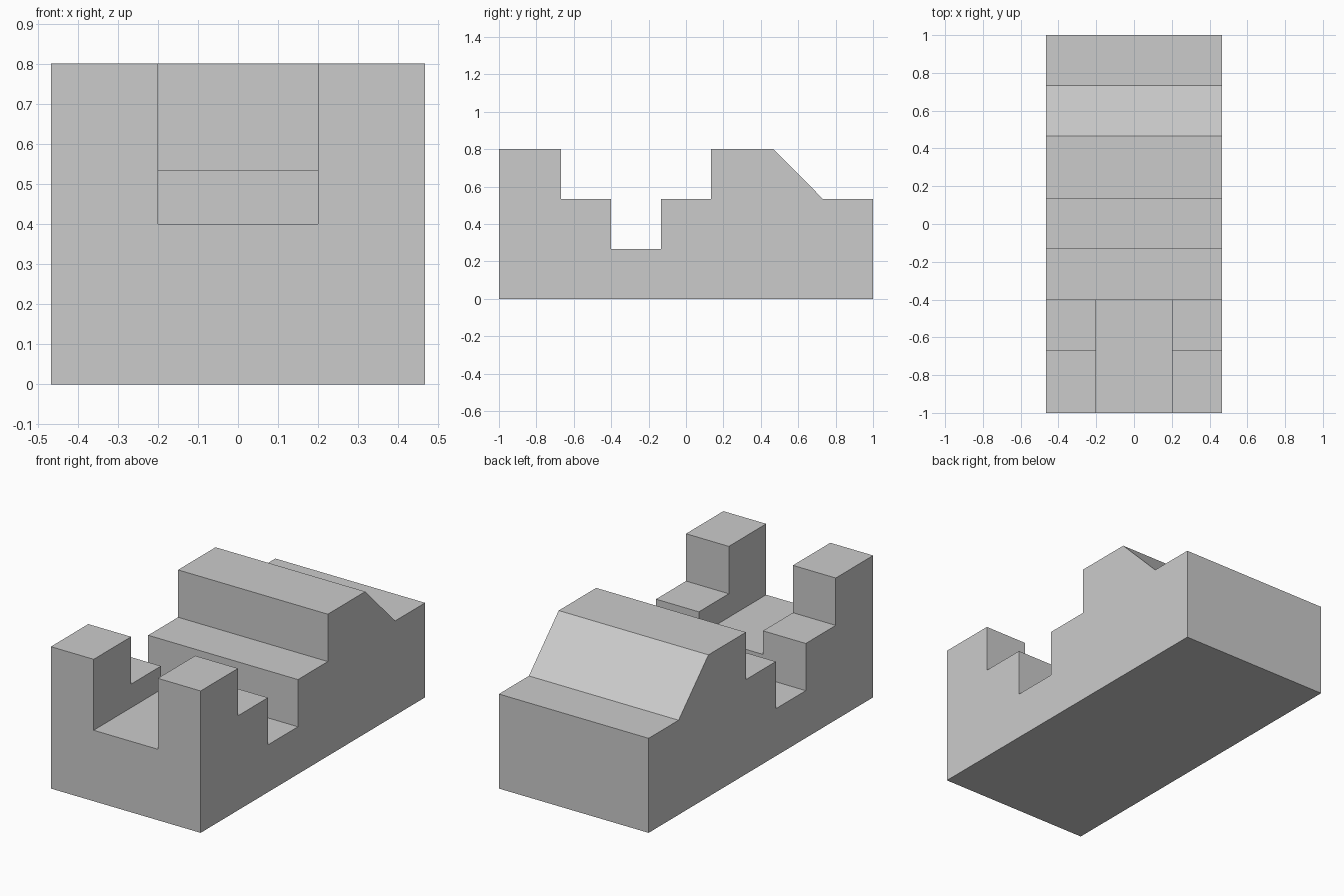
import bpy
import bmesh

if "Cube" in bpy.data.objects:
    bpy.data.objects.remove(bpy.data.objects["Cube"], do_unlink=True)

HALF_WIDTH = 0.467

# Single plain grey
grey = bpy.data.materials.new("plain_grey")
grey.use_nodes = True
colour = (0.6, 0.6, 0.6, 1)
grey.diffuse_color = colour
grey.node_tree.nodes["Principled BSDF"].inputs["Base Color"].default_value = colour


def extrude_profile(name, profile, half_width):
    """Sweep a closed (y, z) outline across x."""
    bm = bmesh.new()
    face = bm.faces.new([bm.verts.new((-half_width, y, z)) for y, z in profile])
    swept = bmesh.ops.extrude_face_region(bm, geom=[face])["geom"]
    moved = [v for v in swept if isinstance(v, bmesh.types.BMVert)]
    bmesh.ops.translate(bm, verts=moved, vec=(2 * half_width, 0, 0))
    bmesh.ops.recalc_face_normals(bm, faces=bm.faces)
    mesh = bpy.data.meshes.new(name)
    bm.to_mesh(mesh)
    bm.free()
    mesh.materials.append(grey)
    obj = bpy.data.objects.new(name, mesh)
    bpy.context.collection.objects.link(obj)
    return obj


# Stepped block with a cross channel and a sloped rear shoulder
block = extrude_profile("stepped_block", [
    (-1, 0), (1, 0), (1, 0.533), (0.733, 0.533), (0.467, 0.8),
    (0.133, 0.8), (0.133, 0.533), (-0.133, 0.533), (-0.133, 0.267),
    (-0.4, 0.267), (-0.4, 0.533), (-0.667, 0.533), (-0.667, 0.8), (-1, 0.8),
], HALF_WIDTH)

# Lengthwise slot that splits the front wall into two posts
cutter = extrude_profile("slot_cutter", [
    (-1.2, 0.4), (-0.27, 0.4), (-0.27, 1), (-1.2, 1)], 0.2)
cutter.hide_render = True

slot = block.modifiers.new("front_slot", 'BOOLEAN')
slot.operation = 'DIFFERENCE'
slot.solver = 'EXACT'
slot.object = cutter

# Bake the cut and discard the cutter
depsgraph = bpy.context.evaluated_depsgraph_get()
cut_mesh = bpy.data.meshes.new_from_object(block.evaluated_get(depsgraph))
block.modifiers.clear()
block.data = cut_mesh
bpy.data.objects.remove(cutter, do_unlink=True)
